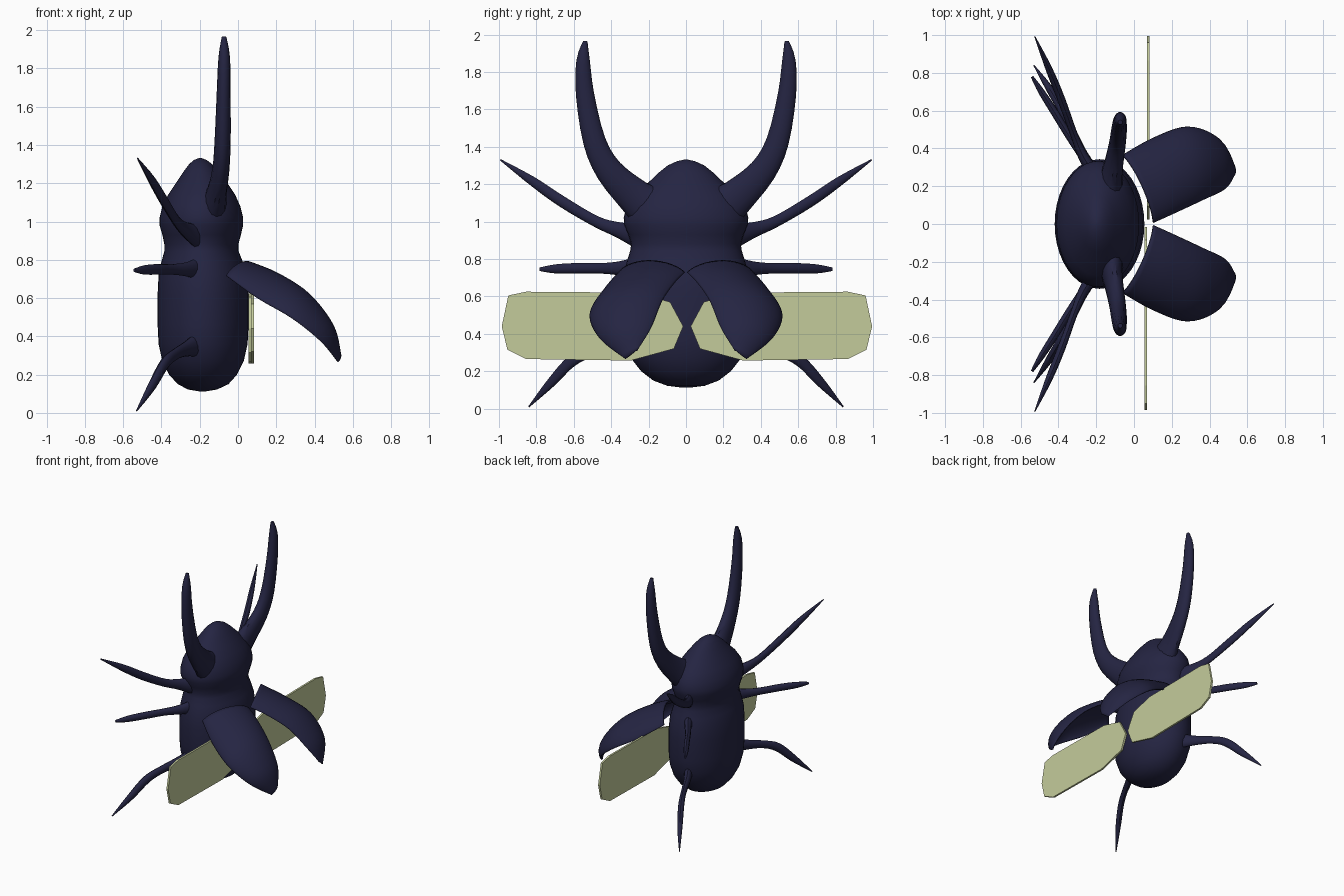
import bpy, bmesh, math
from mathutils import Vector

if "Cube" in bpy.data.objects:
    bpy.data.objects.remove(bpy.data.objects["Cube"])


def material(name, rgb):
    m = bpy.data.materials.new(name)
    m.diffuse_color = (*rgb, 1)
    m.use_nodes = True
    m.node_tree.nodes["Principled BSDF"].inputs["Base Color"].default_value = m.diffuse_color
    return m


NAVY = material("dark navy shell", (0.018, 0.018, 0.055))
PALE = material("pale green wing", (0.55, 0.60, 0.33))


def finish(bm, name, mat, angle=40):
    bmesh.ops.remove_doubles(bm, verts=bm.verts, dist=0.0005)
    bmesh.ops.recalc_face_normals(bm, faces=bm.faces)
    me = bpy.data.meshes.new(name)
    bm.to_mesh(me)
    bm.free()
    ob = bpy.data.objects.new(name, me)
    bpy.context.collection.objects.link(ob)
    me.materials.append(mat)
    bpy.ops.object.select_all(action='DESELECT')
    ob.select_set(True)
    bpy.context.view_layer.objects.active = ob
    if angle:
        bpy.ops.object.shade_smooth_by_angle(angle=math.radians(angle))
    return ob


def loft(rings, name, mat, caps=True, closed=True):
    """Bridge a list of equal-length point rings."""
    bm = bmesh.new()
    rows = [[bm.verts.new(p) for p in r] for r in rings]
    n = len(rows[0])
    for a, b in zip(rows, rows[1:]):
        for i in range(n if closed else n - 1):
            j = (i + 1) % n
            bm.faces.new((a[i], a[j], b[j], b[i]))
    if caps:
        bm.faces.new(rows[0])
        bm.faces.new(rows[-1])
    return finish(bm, name, mat)


def spline(pts, t):
    """Catmull-Rom through tuples, t from 0 to 1."""
    k = t * (len(pts) - 1)
    i = min(int(k), len(pts) - 2)
    f = k - i
    p = [Vector(pts[max(0, min(len(pts) - 1, i + d))]) for d in (-1, 0, 1, 2)]
    return 0.5 * (2 * p[1] + (p[2] - p[0]) * f + (2 * p[0] - 5 * p[1] + 4 * p[2] - p[3]) * f * f
                  + (3 * p[1] - p[0] - 3 * p[2] + p[3]) * f ** 3)


def limb(name, path, radii, ref, side, steps=20, n=12):
    """Tapered tube; radii are (across, along ref) at each path point."""
    rings = []
    for s in range(steps + 1):
        t = s / steps
        c = spline(path, t)
        tan = (spline(path, min(1, t + .02)) - spline(path, max(0, t - .02))).normalized()
        a = tan.cross(Vector(ref)).normalized()
        b = a.cross(tan)
        r = spline([(x, y, 0) for x, y in radii], t)
        ring = []
        for i in range(n):
            g = 2 * math.pi * i / n
            p = c + a * max(r.x, .003) * math.cos(g) + b * max(r.y, .003) * math.sin(g)
            ring.append((p.x, p.y * side, p.z))
        rings.append(ring)
    return loft(rings, name, NAVY)


# body and head: elliptical sections (z, x min, x max, y half width)
SECTIONS = [(.112, -.20, -.17, .02), (.122, -.26, -.11, .10), (.15, -.315, -.05, .175),
            (.20, -.36, -.005, .24), (.27, -.395, .03, .295), (.36, -.415, .05, .33),
            (.46, -.42, .055, .343), (.62, -.42, .055, .343), (.72, -.415, .045, .335),
            (.79, -.40, .025, .315), (.845, -.385, .003, .298), (.88, -.385, .002, .293),
            (.93, -.395, .015, .308), (.98, -.41, .027, .33), (1.02, -.41, .027, .333),
            (1.08, -.395, .012, .318), (1.14, -.365, -.015, .275), (1.20, -.325, -.055, .21),
            (1.26, -.285, -.10, .148), (1.30, -.255, -.135, .098), (1.322, -.23, -.165, .05),
            (1.331, -.205, -.19, .012)]
rings = []
for z, x0, x1, hy in SECTIONS:
    rings.append([((x0 + x1) / 2 + (x1 - x0) / 2 * math.cos(2 * math.pi * i / 40),
                   hy * math.sin(2 * math.pi * i / 40), z) for i in range(40)])
loft(rings, "body", NAVY)

# limb paths on the +y side
HORN = [(-.14, .14, 1.03), (-.115, .27, 1.13), (-.09, .41, 1.27), (-.08, .49, 1.43),
        (-.075, .54, 1.68), (-.072, .55, 1.86), (-.073, .538, 1.965)]
HORN_R = [(.09, .14), (.055, .10), (.045, .075), (.042, .062), (.036, .05), (.03, .037), (.012, .012)]
LEGS = {
    "front_leg": ([(-.2, .25, .92), (-.27, .36, .955), (-.32, .48, 1.0), (-.385, .66, 1.105),
                   (-.45, .82, 1.215), (-.525, .992, 1.33)],
                  [(.035, .07), (.027, .042), (.02, .03), (.021, .03), (.018, .025), (.003, .004)]),
    "middle_leg": ([(-.2, .25, .755), (-.27, .36, .75), (-.34, .46, .75), (-.42, .59, .75),
                    (-.49, .70, .747), (-.54, .78, .745)],
                   [(.035, .06), (.025, .037), (.02, .028), (.02, .028), (.017, .024), (.007, .01)]),
    "rear_leg": ([(-.2, .25, .36), (-.27, .37, .335), (-.33, .5, .305), (-.385, .61, .255),
                  (-.45, .72, .14), (-.53, .84, .01)],
                 [(.035, .07), (.025, .04), (.02, .03), (.022, .032), (.019, .026), (.003, .004)]),
}

# wing case edges: inner, outer and how far the middle bulges
INNER = [(.10, .01, .725), (.21, .06, .675), (.36, .13, .575), (.48, .19, .43), (.53, .265, .31)]
OUTER = [(-.06, .36, .715), (.10, .45, .60), (.28, .51, .495), (.43, .455, .375), (.52, .32, .268)]
BULGE = [(.02, .02, .068), (.04, .03, .08), (.04, .03, .075), (.035, .03, .045), (.008, .0, .0)]

# flat flying wing outline (y, z)
WING = [(.02, .44), (.09, .57), (.27, .62), (.86, .625), (.955, .605), (.99, .44),
        (.96, .315), (.86, .265), (.30, .257), (.07, .32)]

for side, tag in ((1, "left"), (-1, "right")):
    limb("horn_" + tag, HORN, HORN_R, (0, 1, -.6), side, 18, 14)
    for name, (path, radii) in LEGS.items():
        limb(f"{name}_{tag}", path, radii, (0, 0, 1), side)

    # raised wing case
    grid = []
    for u in range(21):
        i, o, b = (spline(e, u / 20) for e in (INNER, OUTER, BULGE))
        row = []
        for k in range(17):
            v = .5 - .5 * math.cos(math.pi * k / 16)
            p = i.lerp(o, v) + b * (4 * v * (1 - v)) ** .7
            row.append((p.x, p.y * side, p.z))
        grid.append(row)
    case = loft(grid, "wing_case_" + tag, NAVY, caps=False, closed=False)
    mod = case.modifiers.new("thickness", 'SOLIDIFY')
    mod.thickness = .012
    mod.offset = 0

    # flying wing plate
    x0 = .068 if side > 0 else .055
    loft([[(x, y * side + .005, z) for y, z in WING] for x in (x0, x0 + .015)],
         "flying_wing_" + tag, PALE).data.shade_flat()
